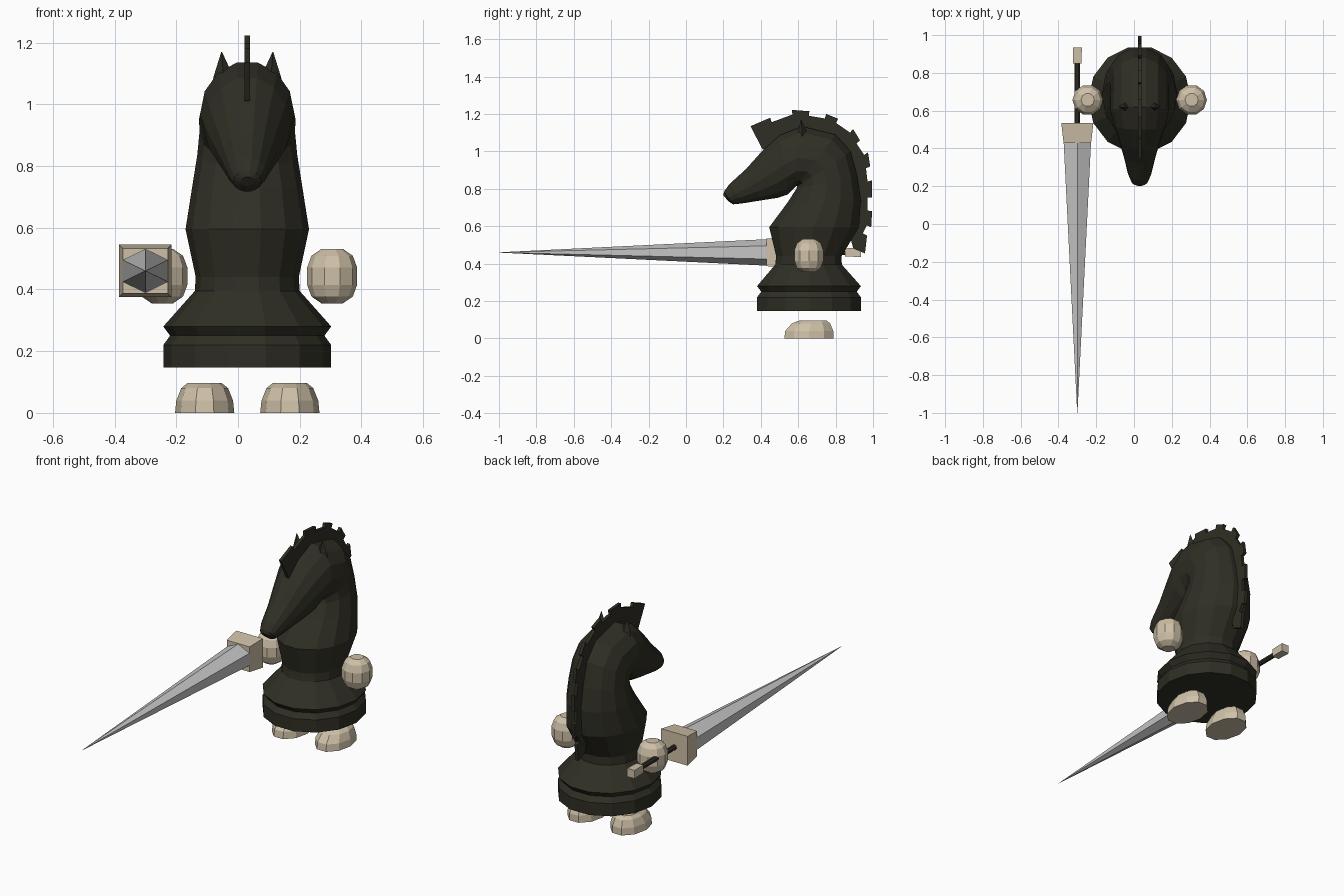
import bpy, bmesh, math
from mathutils import Vector

if "Cube" in bpy.data.objects:
    bpy.data.objects.remove(bpy.data.objects["Cube"])

CX, CY = 0.03, 0.657          # axis of the figure
LX, LZ = -0.30, 0.46          # axis of the lance


def material(name, rgb):
    m = bpy.data.materials.new(name)
    m.diffuse_color = (*rgb, 1)
    m.use_nodes = True
    m.node_tree.nodes["Principled BSDF"].inputs["Base Color"].default_value = m.diffuse_color
    return m


BLACK = material("charcoal", (0.029, 0.028, 0.018))
CREAM = material("cream", (0.62, 0.53, 0.39))
STEEL = material("steel", (0.56, 0.56, 0.56))


def finish(name, bm, mat):
    bmesh.ops.recalc_face_normals(bm, faces=bm.faces)
    me = bpy.data.meshes.new(name)
    bm.to_mesh(me)
    bm.free()
    me.materials.append(mat)
    ob = bpy.data.objects.new(name, me)
    bpy.context.collection.objects.link(ob)
    return ob


def loft(name, rings, mat):
    """Skin a list of equal-length point rings and cap both ends."""
    bm = bmesh.new()
    rows = [[bm.verts.new(p) for p in r] for r in rings]
    n = len(rows[0])
    for a, b in zip(rows, rows[1:]):
        for i in range(n):
            j = (i + 1) % n
            bm.faces.new((a[i], a[j], b[j], b[i]))
    bm.faces.new(rows[0])
    bm.faces.new(rows[-1])
    return finish(name, bm, mat)


def span_ring(front, back, rx, n=14):
    """Oval ring between a front and a back (y, z) point, half width rx."""
    f, b = Vector((0, *front)), Vector((0, *back))
    mid, half = (f + b) / 2, (f - b) / 2 / math.cos(math.pi / n)
    pts = []
    for k in range(n):
        a = (k + 0.5) * math.tau / n
        pts.append(mid + half * math.cos(a) + Vector((CX + rx * math.sin(a), 0, 0)))
    return pts


def flat_ring(x, y, z, rx, ry, n, turn=0.5):
    return [(x + rx * math.sin((k + turn) * math.tau / n),
             y + ry * math.cos((k + turn) * math.tau / n), z) for k in range(n)]


def lance_ring(y, rx, rz, n, turn):
    return [(LX + rx * math.sin((k + turn) * math.tau / n), y,
             LZ + rz * math.cos((k + turn) * math.tau / n)) for k in range(n)]


def square(y, h):
    return lance_ring(y, h * math.sqrt(2), h * math.sqrt(2), 4, 0.5)


# Turned pedestal: (z, front y, back y, half width)
pedestal = [(0.147, 0.38, 0.935, 0.272), (0.22, 0.38, 0.935, 0.272),
            (0.25, 0.402, 0.913, 0.25), (0.28, 0.38, 0.935, 0.272),
            (0.395, 0.477, 0.833, 0.17), (0.44, 0.482, 0.832, 0.167),
            (0.595, 0.445, 0.925, 0.2)]
rings = [span_ring((f, z), (b, z), rx) for z, f, b, rx in pedestal]
# Neck bending over into the head, ending at the muzzle
for f, b, rx in [((0.545, 0.73), (0.935, 0.74), 0.178),
                 ((0.59, 0.80), (0.915, 0.87), 0.162),
                 ((0.595, 0.815), (0.88, 1.0), 0.155),
                 ((0.59, 0.815), (0.80, 1.09), 0.156),
                 ((0.575, 0.80), (0.62, 1.135), 0.153),
                 ((0.545, 0.77), (0.50, 1.085), 0.138),
                 ((0.49, 0.752), (0.405, 1.0), 0.112),
                 ((0.40, 0.738), (0.32, 0.905), 0.085),
                 ((0.30, 0.722), (0.232, 0.825), 0.062),
                 ((0.252, 0.717), (0.203, 0.785), 0.045),
                 ((0.225, 0.735), (0.20, 0.765), 0.02)]:
    rings.append(span_ring(f, b, rx))
loft("horse_body", rings, BLACK)

# Toothed mane plate: outer edge of each tooth as start y, z, end y, z
teeth = [(0.345, 1.135, 0.45, 1.18), (0.567, 1.222, 0.66, 1.215),
         (0.75, 1.20, 0.813, 1.175), (0.893, 1.12, 0.93, 1.06),
         (0.973, 0.995, 0.985, 0.92), (0.995, 0.845, 0.995, 0.755),
         (0.995, 0.68, 0.99, 0.595), (0.968, 0.55, 0.957, 0.455)]
hub = Vector((0.6, 0.75))
outer, inner = [], []
for y0, z0, y1, z1 in teeth:
    a, b = Vector((y0, z0)), Vector((y1, z1))
    da, db = (hub - a).normalized(), (hub - b).normalized()
    outer += [a + da * 0.025, a, b, b + db * 0.025]
    inner += [a + da * 0.15, a + da * 0.15, b + db * 0.15, b + db * 0.15]
inner[-4:] = [Vector((0.87, 0.57))] * 2 + [Vector((0.895, 0.48))] * 2
inner[:2] = [Vector((0.41, 1.01))] * 2
outer[0], outer[-1] = Vector((0.355, 1.115)), Vector((0.95, 0.46))
bm = bmesh.new()
sides = []
for x in (CX - 0.009, CX + 0.009):
    sides.append([[bm.verts.new((x, *p)) for p in line] for line in (outer, inner)])
(lo, li), (ro, ri) = sides
for i in range(len(outer) - 1):
    for quad in ((lo[i], lo[i + 1], li[i + 1], li[i]),
                 (ro[i], ro[i + 1], ri[i + 1], ri[i]),
                 (lo[i], lo[i + 1], ro[i + 1], ro[i]),
                 (li[i], li[i + 1], ri[i + 1], ri[i])):
        bm.faces.new(quad)
for i in (0, -1):
    bm.faces.new((lo[i], ro[i], ri[i], li[i]))
bmesh.ops.remove_doubles(bm, verts=bm.verts, dist=0.0005)
finish("mane", bm, BLACK)

for side, tag in ((-1, "left"), (1, "right")):
    # Pointed ear
    loft(tag + "_ear",
         [flat_ring(CX + side * 0.078, 0.625, 1.02, 0.045, 0.035, 4, 0),
          flat_ring(CX + side * 0.077, 0.622, 1.09, 0.032, 0.026, 4, 0),
          flat_ring(CX + side * 0.083, 0.615, 1.17, 0.001, 0.001, 4, 0)], BLACK)
    # Floating faceted hand
    loft(tag + "_hand",
         [flat_ring(CX + side * 0.275, CY, 0.443 + z, r, r, 10)
          for r, z in ((0.035, -0.088), (0.067, -0.066), (0.081, -0.028),
                       (0.081, 0.028), (0.067, 0.066), (0.035, 0.088))], CREAM)
    # Floating domed foot, flat underneath
    loft(tag + "_foot",
         [flat_ring(CX + side * 0.138, y, z, rx, ry, 10)
          for y, z, rx, ry in ((0.657, 0, 0.096, 0.138), (0.659, 0.04, 0.092, 0.135),
                               (0.668, 0.08, 0.076, 0.108),
                               (0.68, 0.097, 0.055, 0.075))], CREAM)

# Lance: six-sided blade, tapered guard, grip and pommel
loft("lance_blade", [lance_ring(0.44, 0.084, 0.071, 6, 0),
                     lance_ring(-1.0, 0.0008, 0.0008, 6, 0)], STEEL)
loft("lance_guard", [square(0.43, 0.073), square(0.535, 0.085)], CREAM)
loft("lance_grip", [lance_ring(0.53, 0.015, 0.015, 8, 0.5),
                    lance_ring(0.86, 0.015, 0.015, 8, 0.5)], BLACK)
loft("lance_pommel", [square(0.85, 0.022), square(0.935, 0.024)], CREAM)
